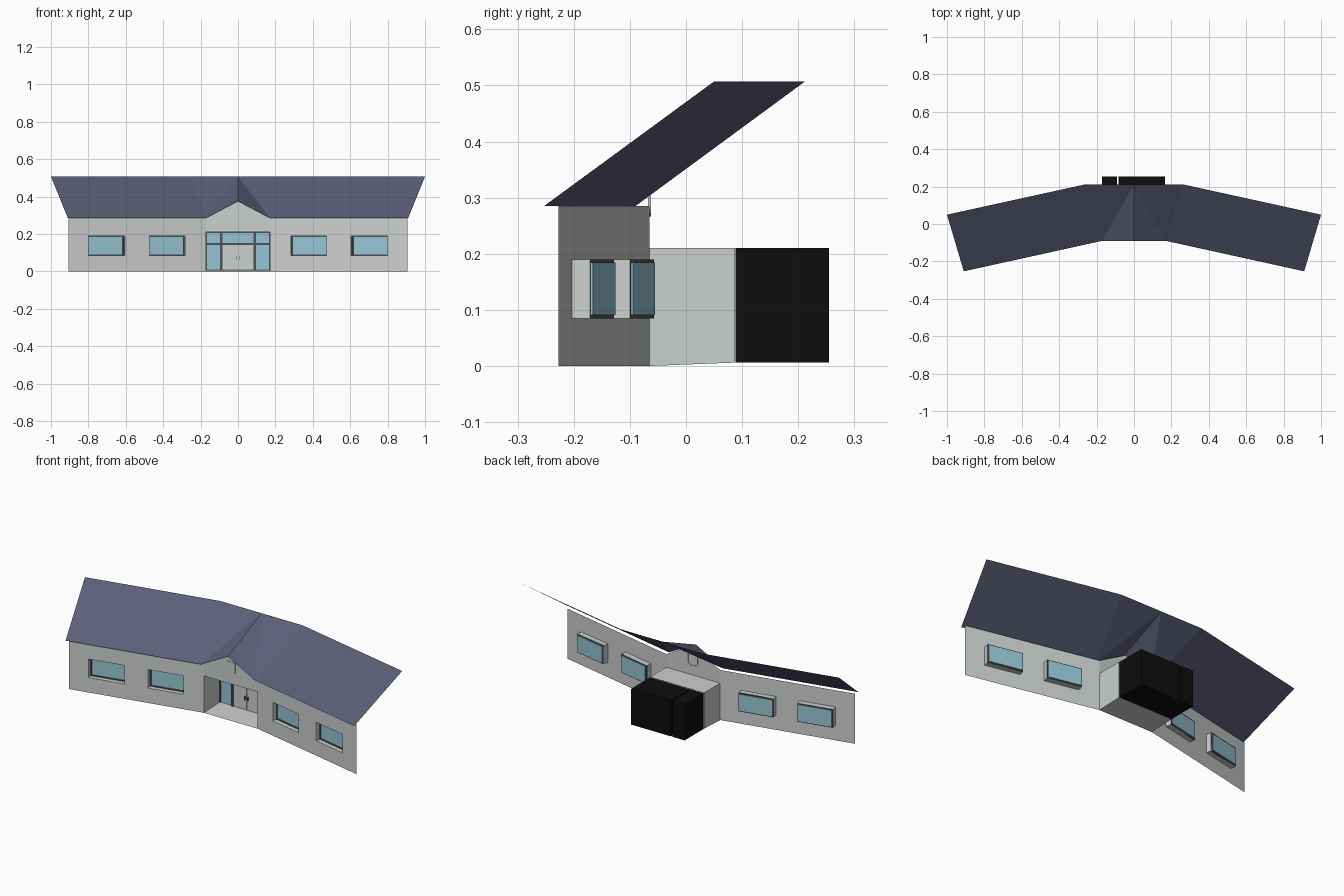
import bpy, bmesh, math
from mathutils import Vector

if "Cube" in bpy.data.objects:
    bpy.data.objects.remove(bpy.data.objects["Cube"])


def material(name, r, g, b):
    m = bpy.data.materials.new(name)
    m.diffuse_color = (r, g, b, 1)
    m.use_nodes = True
    m.node_tree.nodes["Principled BSDF"].inputs["Base Color"].default_value = m.diffuse_color
    return m


WALL = material("pale wall", 0.60, 0.63, 0.61)
ROOF = material("slate roof", 0.105, 0.112, 0.185)
GLASS = material("blue glass", 0.31, 0.56, 0.66)
FRAME = material("dark frame", 0.075, 0.085, 0.09)
BLACK = material("black interior", 0.004, 0.004, 0.004)


def make(name, polys, mat, mirror=False):
    """Flat-faced object from polygons; mirrored across x = 0 on request."""
    bm = bmesh.new()
    for poly in polys:
        bm.faces.new([bm.verts.new(p) for p in poly])
    bmesh.ops.remove_doubles(bm, verts=bm.verts, dist=1e-5)
    me = bpy.data.meshes.new(name)
    bm.to_mesh(me)
    bm.free()
    ob = bpy.data.objects.new(name, me)
    bpy.context.collection.objects.link(ob)
    me.materials.append(mat)
    if mirror:
        mod = ob.modifiers.new("Mirror", 'MIRROR')
        mod.use_mirror_merge = False
    return ob


# Wing frame: u runs along the wall, d goes inward behind it
START, END = Vector((0.17, -0.065, 0)), Vector((0.907, -0.227, 0))
LENGTH = (END - START).length
ALONG = (END - START).normalized()
INWARD = Vector((-ALONG.y, ALONG.x, 0))


def wing(u, d, z):
    return START + ALONG * u + INWARD * d + Vector((0, 0, z))


def straight(x, y, z):
    return Vector((x, y, z))


def box(a, b, place=straight):
    """Six outward polygons of a box between corners a and b."""
    (x0, y0, z0), (x1, y1, z1) = a, b
    p = [place(x, y, z) for z in (z0, z1) for y in (y0, y1) for x in (x0, x1)]
    ids = [(0, 2, 3, 1), (4, 5, 7, 6), (0, 1, 5, 4), (2, 6, 7, 3), (0, 4, 6, 2), (1, 3, 7, 5)]
    return [[p[i] for i in f] for f in ids]


# Wing walls with two recessed windows each
EAVE, SILL, HEAD, DEPTH = 0.285, 0.085, 0.19, 0.033
windows = [(0.115, 0.311), (0.445, 0.645)]
us = [0] + [u for w in windows for u in w] + [LENGTH]
zs = [0, SILL, HEAD, EAVE]
walls, reveals, frames, panes = [], [], [], []
for i in range(5):
    for j in range(3):
        if j == 1 and i in (1, 3):
            continue
        walls.append([wing(us[i], 0, zs[j]), wing(us[i + 1], 0, zs[j]),
                      wing(us[i + 1], 0, zs[j + 1]), wing(us[i], 0, zs[j + 1])])
for u0, u1 in windows:
    ring = [(u0, SILL), (u1, SILL), (u1, HEAD), (u0, HEAD)]
    for k in range(4):
        (a, za), (b, zb) = ring[k], ring[(k + 1) % 4]
        reveals.append([wing(a, 0, za), wing(a, DEPTH, za), wing(b, DEPTH, zb), wing(b, 0, zb)])
    t, d0, d1 = 0.006, DEPTH - 0.008, DEPTH
    for a, b in [((u0, d0, SILL), (u1, d1, SILL + t)), ((u0, d0, HEAD - t), (u1, d1, HEAD)),
                 ((u0, d0, SILL + t), (u0 + t, d1, HEAD - t)),
                 ((u1 - t, d0, SILL + t), (u1, d1, HEAD - t))]:
        frames += box(a, b, wing)
    panes += box((u0 + t, d0 + 0.004, SILL + t), (u1 - t, d1 + 0.004, HEAD - t), wing)
make("wing_walls", walls, WALL, True)
make("window_reveals", reveals, WALL, True)
make("window_frames", frames, FRAME, True)
make("window_panes", panes, GLASS, True)

# Central gable wall above the entrance
W, FRONT, BACK, TOP, FLOOR = 0.17, -0.065, 0.087, 0.21, 0.006
make("gable_wall", [[(-W, FRONT, TOP), (W, FRONT, TOP), (W, FRONT, EAVE),
                     (0, FRONT, 0.378), (-W, FRONT, EAVE)]], WALL)

# Plain shield-shaped plate on the gable
outline = [(-0.03, 0.337), (-0.03, 0.28)]
outline += [(-0.03 * math.cos(a), 0.28 - 0.014 * math.sin(a))
            for a in [math.pi * k / 6 for k in range(1, 6)]]
outline += [(0.03, 0.28), (0.03, 0.337)]
shield = [[(x, FRONT - 0.003, z) for x, z in outline]]
for (xa, za), (xb, zb) in zip(outline, outline[1:] + outline[:1]):
    shield.append([(xa, FRONT - 0.003, za), (xa, FRONT + 0.003, za),
                   (xb, FRONT + 0.003, zb), (xb, FRONT - 0.003, zb)])
make("gable_shield", shield, WALL)

# Recessed porch: sides, ceiling and gently rising floor
make("porch_sides", [[(W, FRONT, 0), (W, FRONT, TOP), (W, BACK, TOP), (W, BACK, FLOOR)]], WALL, True)
make("porch_ceiling", [[(-W, FRONT, TOP), (-W, BACK, TOP), (W, BACK, TOP), (W, FRONT, TOP)]], WALL)
make("porch_floor", [[(-W, FRONT, 0), (W, FRONT, 0), (W, BACK, FLOOR), (-W, BACK, FLOOR)]], WALL)

# Entrance screen: glazing, dark bars and double doors
G = BACK - 0.006
make("entrance_side_glass", box((0.095, G, FLOOR), (W, BACK, 0.145)), GLASS, True)
make("entrance_top_glass", box((-W, G, 0.15), (W, BACK, TOP)), GLASS)
bars = box((-W, G - 0.006, 0.142), (W, BACK, 0.152))
for s in (-1, 1):
    bars += box((s * 0.09 - 0.006, G - 0.008, FLOOR), (s * 0.09 + 0.006, BACK, TOP))
    bars += box((s * 0.1675 - 0.0025, G - 0.004, FLOOR), (s * 0.1675 + 0.0025, BACK, TOP))
bars += box((-W, G - 0.004, TOP - 0.004), (W, BACK, TOP))
make("entrance_bars", bars, FRAME)
make("doors", box((0.0007, G - 0.003, FLOOR), (0.084, BACK, 0.142)), WALL, True)
make("door_handles", box((0.007, G - 0.011, 0.063), (0.012, G - 0.003, 0.083)), FRAME, True)

# Dark interior blocks behind the entrance
make("interior_blocks", box((-W, BACK + 0.001, FLOOR), (-0.092, 0.255, TOP)) +
     box((-0.084, BACK + 0.001, FLOOR), (0.167, 0.255, TOP)), BLACK)

# Single-slope roof sheet, rising to a small peak over the entrance
eave_end, eave_in = (0.91, -0.253, EAVE), (0.17, -0.09, EAVE)
ridge_end, ridge_in = (1.0, 0.05, 0.507), (0.26, 0.212, 0.507)
peak, ridge_mid = (0, -0.09, 0.375), (0, 0.212, 0.507)
make("roof", [[eave_in, eave_end, ridge_end, ridge_in],
              [eave_in, ridge_in, ridge_mid],
              [eave_in, ridge_mid, peak]], ROOF, True)
